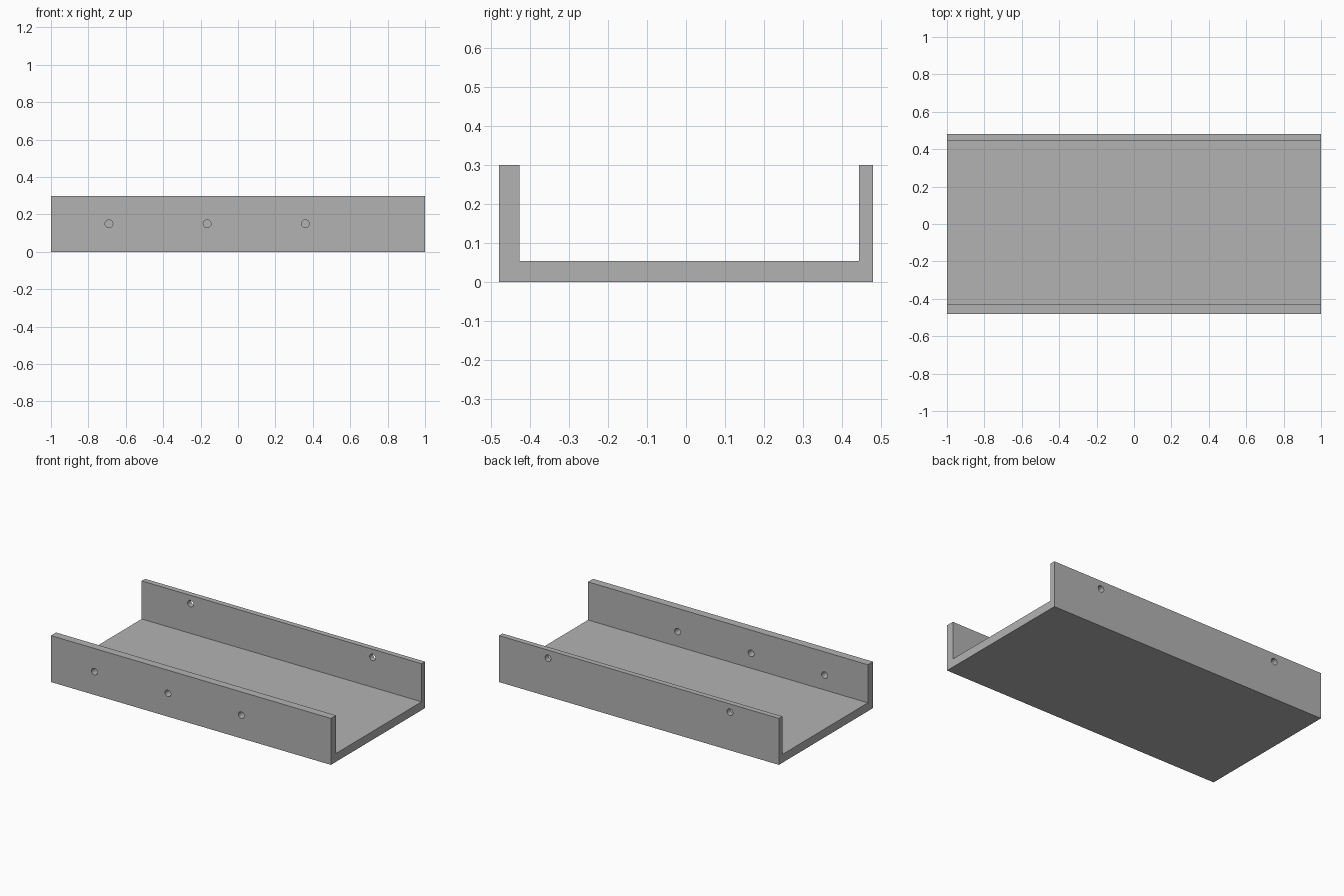
import bpy
import bmesh
import math

cube = bpy.data.objects.get("Cube")
if cube:
    bpy.data.objects.remove(cube, do_unlink=True)

LENGTH, WIDTH, HEIGHT = 2.0, 0.96, 0.3
FLOOR, FRONT_WALL, BACK_WALL = 0.054, 0.052, 0.035
HOLE_RADIUS = 0.021

grey = bpy.data.materials.new("plain grey")
grey.use_nodes = True
colour = (0.45, 0.45, 0.45, 1)
grey.diffuse_color = colour
grey.node_tree.nodes["Principled BSDF"].inputs["Base Color"].default_value = colour


def add_mesh(name, bm):
    bmesh.ops.recalc_face_normals(bm, faces=bm.faces)
    mesh = bpy.data.meshes.new(name)
    bm.to_mesh(mesh)
    bm.free()
    mesh.materials.append(grey)
    obj = bpy.data.objects.new(name, mesh)
    bpy.context.collection.objects.link(obj)
    return obj


# Channel: U-shaped section swept along x, thicker wall at the front
y = WIDTH / 2
profile = [(-y, 0), (y, 0), (y, HEIGHT), (y - BACK_WALL, HEIGHT),
           (y - BACK_WALL, FLOOR), (FRONT_WALL - y, FLOOR),
           (FRONT_WALL - y, HEIGHT), (-y, HEIGHT)]
bm = bmesh.new()
section = bm.faces.new([bm.verts.new((-LENGTH / 2, py, pz)) for py, pz in profile])
swept = bmesh.ops.extrude_face_region(bm, geom=[section], use_keep_orig=True)
bmesh.ops.translate(bm, vec=(LENGTH, 0, 0),
                    verts=[v for v in swept["geom"] if isinstance(v, bmesh.types.BMVert)])
channel = add_mesh("channel_tray", bm)


# Screw holes: three through the front wall, two through the back wall
def drill(x, wall_y, z):
    bpy.ops.mesh.primitive_cylinder_add(vertices=32, radius=HOLE_RADIUS, depth=0.2,
                                        location=(x, wall_y, z),
                                        rotation=(math.pi / 2, 0, 0))
    cutter = bpy.context.object
    cutter.name = "hole_cutter"
    cutter.hide_render = True
    cutter.data.materials.append(grey)
    bpy.ops.object.select_all(action="DESELECT")
    channel.select_set(True)
    bpy.context.view_layer.objects.active = channel
    cut = channel.modifiers.new("hole", "BOOLEAN")
    cut.operation = "DIFFERENCE"
    cut.solver = "EXACT"
    cut.object = cutter
    bpy.ops.object.modifier_apply(modifier=cut.name)
    bpy.data.objects.remove(cutter, do_unlink=True)


for x in (-0.69, -0.165, 0.36):
    drill(x, -y, 0.15)
for x in (-0.65, 0.65):
    drill(x, y, 0.247)

# Smooth hole walls, crisp channel edges
bpy.ops.object.shade_smooth_by_angle(angle=math.radians(30))
